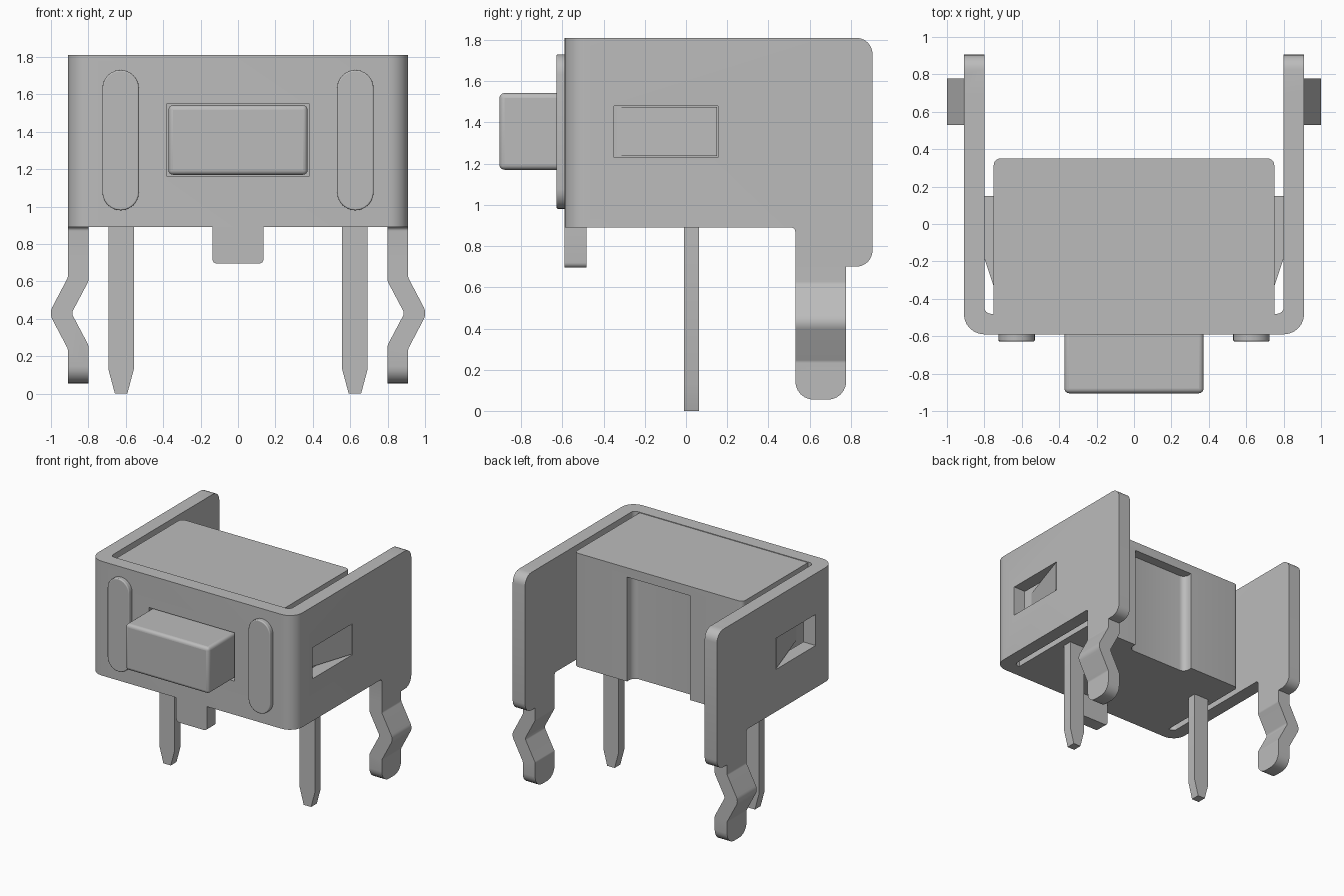
import bpy
import bmesh
from math import pi, radians, tan
from mathutils import Vector, Matrix

cube = bpy.data.objects.get("Cube")
if cube:
    bpy.data.objects.remove(cube, do_unlink=True)

grey = bpy.data.materials.new("plain_grey")
grey.use_nodes = True
COLOUR = (0.5, 0.5, 0.5, 1)
grey.diffuse_color = COLOUR
grey.node_tree.nodes["Principled BSDF"].inputs["Base Color"].default_value = COLOUR


def rounded(corners, segments=6):
    """Turn (a, b, radius) corners into an outline with arcs."""
    out = []
    for i, (a, b, r) in enumerate(corners):
        p = Vector((a, b))
        if not r:
            out.append(p)
            continue
        to_prev = (Vector(corners[i - 1][:2]) - p).normalized()
        to_next = (Vector(corners[(i + 1) % len(corners)][:2]) - p).normalized()
        angle = to_prev.angle(to_next)
        start = p + to_prev * (r / tan(angle / 2))
        centre = p + (to_prev + to_next).normalized() * (start - p).length / \
            max(1e-6, (to_prev + to_next).normalized().dot(to_prev))
        turn = (pi - angle) * (1 if to_prev.cross(to_next) < 0 else -1)
        for k in range(segments + 1):
            out.append(centre + Matrix.Rotation(turn * k / segments, 2) @ (start - centre))
    return out


def rect(a0, a1, b0, b1, r=0):
    return [(a0, b0, r), (a1, b0, r), (a1, b1, r), (a0, b1, r)]


def prism(name, corners, axis, lo, hi, side=1):
    """Extrude an outline along an axis; side=-1 mirrors it in x."""
    place = {"x": lambda p, d: (d * side, p.x, p.y),
             "y": lambda p, d: (p.x * side, d, p.y),
             "z": lambda p, d: (p.x * side, p.y, d)}[axis]
    outline = rounded(corners)
    bm = bmesh.new()
    ends = [[bm.verts.new(place(p, d)) for p in outline] for d in (lo, hi)]
    for ring in ends:
        bm.faces.new(ring)
    n = len(outline)
    for i in range(n):
        j = (i + 1) % n
        bm.faces.new((ends[0][i], ends[0][j], ends[1][j], ends[1][i]))
    bmesh.ops.recalc_face_normals(bm, faces=bm.faces)
    mesh = bpy.data.meshes.new(name)
    bm.to_mesh(mesh)
    bm.free()
    mesh.materials.append(grey)
    obj = bpy.data.objects.new(name, mesh)
    bpy.context.collection.objects.link(obj)
    return obj


def activate(obj):
    bpy.ops.object.select_all(action="DESELECT")
    obj.select_set(True)
    bpy.context.view_layer.objects.active = obj


def combine(obj, cutter, operation="DIFFERENCE"):
    cutter.hide_render = True
    mod = obj.modifiers.new("shape", "BOOLEAN")
    mod.operation, mod.object, mod.solver = operation, cutter, "EXACT"
    activate(obj)
    bpy.ops.object.modifier_apply(modifier=mod.name)
    bpy.data.objects.remove(cutter, do_unlink=True)


def bevel(obj, width):
    mod = obj.modifiers.new("soft_edges", "BEVEL")
    mod.width, mod.segments = width, 4
    mod.limit_method, mod.angle_limit = "ANGLE", radians(50)


parts = []

# U-shaped bracket, trimmed to its side profile
frame = prism("bracket", [
    (-0.91, 1.2, 0), (-0.91, -0.59, 0.11), (0.91, -0.59, 0.11), (0.91, 1.2, 0),
    (0.80, 1.2, 0), (0.80, -0.48, 0.035), (-0.80, -0.48, 0.035), (-0.80, 1.2, 0)],
    "z", 0.5, 1.81)
combine(frame, prism("profile_cutter", [
    (-0.8, 0.89, 0), (0.53, 0.89, 0.02), (0.53, 0.70, 0), (0.905, 0.70, 0.08),
    (0.905, 1.81, 0.08), (0.7, 1.81, 0), (0.7, 2, 0), (-0.8, 2, 0)],
    "x", -1.2, 1.2), "INTERSECT")
# Side windows and button opening
combine(frame, prism("window_cutter", rect(-0.35, 0.155, 1.23, 1.48), "x", -1.2, 1.2))
combine(frame, prism("opening_cutter", rect(-0.38, 0.38, 1.16, 1.55), "y", -0.8, -0.3))
parts.append(frame)

# Small tab under the front wall
parts.append(prism("front_tab", [
    (-0.137, 0.89, 0), (-0.137, 0.695, 0.025), (0.137, 0.695, 0.025), (0.137, 0.89, 0)],
    "y", -0.59, -0.482))

# Switch body with a shallow recess in the back
body = prism("switch_body", [
    (-0.75, -0.48, 0), (0.75, -0.48, 0), (0.75, 0.35, 0.035), (-0.75, 0.35, 0.035)],
    "z", 0.89, 1.805)
combine(body, prism("recess_cutter", [
    (-0.28, 0.5, 0), (-0.28, 0.27, 0.05), (0.28, 0.27, 0.05), (0.28, 0.5, 0)],
    "z", 0.7, 1.73))
parts.append(body)

# Push button
button = prism("button", rect(-0.372, 0.372, 1.17, 1.542), "y", -0.905, -0.44)
bevel(button, 0.025)
parts.append(button)

for side, label in ((1, "left"), (-1, "right")):
    # Raised rounded ribs on the front
    rib = prism(label + "_rib", rect(0.53, 0.725, 0.98, 1.73, 0.097),
                "y", -0.628, -0.55, side)
    bevel(rib, 0.025)
    parts.append(rib)

    # Sloped latch in the side window
    parts.append(prism(label + "_latch", [
        (0.7, -0.335, 0), (0.75, -0.335, 0), (0.91, 0.15, 0), (0.7, 0.15, 0)],
        "z", 1.237, 1.475, side))

    # Tapered contact pin
    parts.append(prism(label + "_pin", [
        (0.557, 0.90, 0), (0.557, 0.13, 0), (0.592, 0, 0),
        (0.658, 0, 0), (0.693, 0.13, 0), (0.693, 0.90, 0)],
        "y", -0.01, 0.063, side))

    # Kinked mounting leg with a rounded foot
    leg = prism(label + "_leg", [
        (0.80, 0.70, 0), (0.80, 0.60, 0.03), (0.89, 0.43, 0.03), (0.80, 0.26, 0.03),
        (0.80, -0.1, 0), (0.91, -0.1, 0), (0.91, 0.24, 0.03), (1.01, 0.43, 0.07),
        (0.91, 0.62, 0.03), (0.91, 0.70, 0)], "y", 0.4, 1, side)
    combine(leg, prism("foot_cutter", [
        (0.53, 0.9, 0), (0.53, 0.055, 0.09), (0.777, 0.055, 0.09), (0.777, 0.9, 0)],
        "x", 0.6, 1.2, side), "INTERSECT")
    parts.append(leg)

for part in parts:
    activate(part)
    bpy.ops.object.shade_smooth_by_angle(angle=radians(32))
